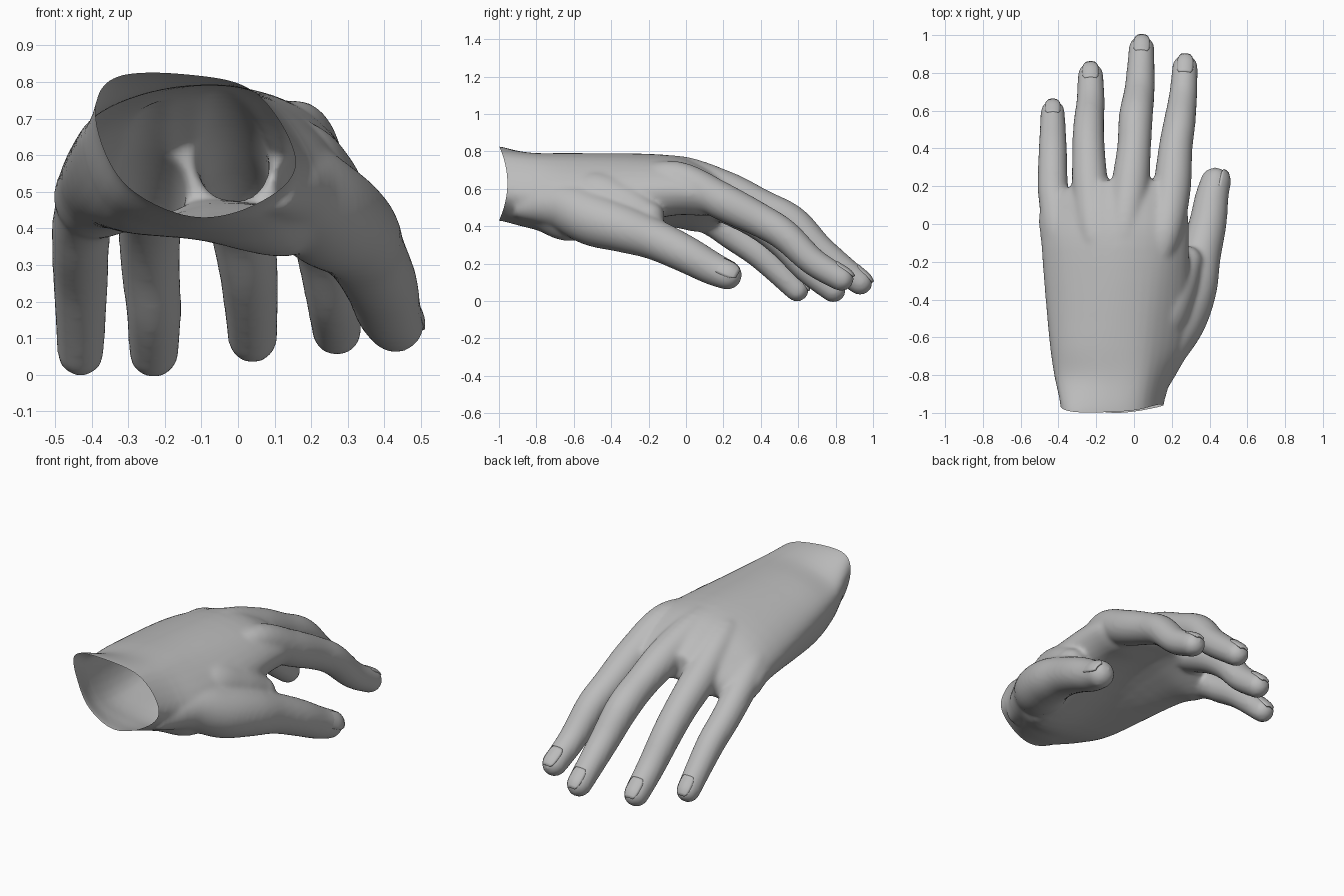
import bpy, bmesh, math
from mathutils import Vector

cube = bpy.data.objects.get("Cube")
if cube:
    bpy.data.objects.remove(cube, do_unlink=True)

# one plain colour
grey = bpy.data.materials.new("plain_grey")
grey.use_nodes = True
colour = (0.5, 0.5, 0.5, 1)
grey.diffuse_color = colour
grey.node_tree.nodes["Principled BSDF"].inputs["Base Color"].default_value = colour


def add_object(name, bm):
    mesh = bpy.data.meshes.new(name)
    bm.to_mesh(mesh)
    bm.free()
    mesh.materials.append(grey)
    for poly in mesh.polygons:
        poly.use_smooth = True
    obj = bpy.data.objects.new(name, mesh)
    bpy.context.collection.objects.link(obj)
    return obj


def spline(points, steps, closed=False):
    """Smooth curve through tuples of any length."""
    count = len(points)
    result = []
    for i in range(count if closed else count - 1):
        ids = [i - 1, i, i + 1, i + 2]
        ids = [k % count if closed else min(max(k, 0), count - 1) for k in ids]
        a, b, c, d = (points[k] for k in ids)
        for s in range(steps):
            t = s / steps
            result.append(tuple(
                q + t / 2 * (r - p + t * (2 * p - 5 * q + 4 * r - u + t * (3 * q - p - 3 * r + u)))
                for p, q, r, u in zip(a, b, c, d)))
    if not closed:
        result.append(points[-1])
    return result


def loft(bm, rings):
    """Skin a list of rings and cap both ends."""
    rings = [[bm.verts.new(p) for p in ring] for ring in rings]
    for low, high in zip(rings, rings[1:]):
        for i in range(len(low)):
            j = (i + 1) % len(low)
            bm.faces.new((low[i], low[j], high[j], high[i]))
    bm.faces.new(rings[0][::-1])
    bm.faces.new(rings[-1])


def frame(tangent, roll):
    side = tangent.cross(Vector((0, 0, 1))).normalized()
    up = side.cross(tangent)
    return (side * math.cos(roll) - up * math.sin(roll),
            up * math.cos(roll) + side * math.sin(roll))


def digit(bm, points, roll=0.0):
    """Tapered tube with a buried root and round tip; returns the tip frame for its nail."""
    x, y, z, radius = points[0]
    path = spline([(x * .6, y - .25, z, radius / 2)] + points, 6)
    centres = [Vector(p[:3]) for p in path]
    rings = []

    def add_ring(centre, radius, side, up):
        rings.append([centre + radius * (side * math.cos(a) + up * math.sin(a))
                      for a in (math.tau * k / 24 for k in range(24))])

    for i, centre in enumerate(centres):
        tangent = (centres[min(i + 1, len(path) - 1)] - centres[max(i - 1, 0)]).normalized()
        side, up = frame(tangent, roll)
        add_ring(centre, path[i][3], side, up)
    radius = path[-1][3]
    for k in range(1, 6):
        a = k * math.pi / 11
        add_ring(centre + tangent * radius * math.sin(a), radius * math.cos(a), side, up)
    loft(bm, rings)
    return centre, tangent, side, up, radius


def nail(name, tip, spread=0.68):
    """Thin curved plate lying on the back of a fingertip."""
    centre, tangent, side, up, radius = tip
    bm = bmesh.new()
    rows = []
    for j in range(9):
        b = -0.95 + j * 0.22
        height = radius * (1.02 - 0.03 * b - (0.36 * b * b if b > 0 else 0))
        width = spread * (1 - 0.3 * abs(j / 4 - 1) ** 4)
        rows.append([bm.verts.new(centre + tangent * b * radius + height * (
            side * math.sin(a) + up * math.cos(a)))
            for a in (width * (k / 4 - 1) for k in range(9))])
    for low, high in zip(rows, rows[1:]):
        for k in range(8):
            bm.faces.new((low[k], low[k + 1], high[k + 1], high[k]))
    bmesh.ops.recalc_face_normals(bm, faces=bm.faces)
    if sum((f.normal.dot(up) for f in bm.faces)) < 0:
        bmesh.ops.reverse_faces(bm, faces=bm.faces)
    solid = add_object(name, bm).modifiers.new("thickness", "SOLIDIFY")
    solid.thickness = 0.009
    solid.offset = -1


# palm: (x, z) sections running little-finger side, back, thumb side, underside
wrist = [(-.39, .7), (-.34, .81), (-.14, .82), (.05, .77), (.16, .58), (.06, .47), (-.12, .43), (-.31, .52)]
sections = {
    -1.06: wrist,
    -.99: wrist,
    -.82: [(-.42, .65), (-.34, .74), (-.14, .79), (.07, .76), (.2, .56), (.1, .41), (-.12, .39), (-.34, .46)],
    -.6: [(-.45, .61), (-.35, .73), (-.12, .79), (.1, .75), (.28, .55), (.17, .33), (-.1, .37), (-.36, .41)],
    -.12: [(-.49, .53), (-.38, .67), (-.1, .78), (.15, .74), (.29, .6), (.2, .46), (-.08, .45), (-.38, .4)],
    .08: [(-.49, .47), (-.39, .58), (-.1, .73), (.16, .68), (.28, .57), (.18, .46), (-.08, .47), (-.39, .37)],
    .23: [(-.29, .5), (-.24, .56), (-.1, .64), (.14, .59), (.21, .53), (.15, .46), (-.08, .48), (-.25, .45)],
}
flow = spline([(y,) + sum(pts, ()) for y, pts in sections.items()], 5)
body = bmesh.new()
loft(body, [[(x, row[0], z) for x, z in spline(list(zip(row[1::2], row[2::2])), 5, True)]
            for row in flow])

# digits: (x, y, z, radius) from knuckle to tip
digits = {
    "index": [(.16, -.06, .66, .09), (.2, .18, .54, .1), (.22, .4, .43, .09),
              (.24, .53, .35, .085), (.26, .68, .21, .075), (.27, .83, .12, .068)],
    "middle": [(-.05, -.06, .69, .09), (-.02, .2, .6, .1), (0, .4, .51, .09),
               (.01, .57, .42, .09), (.03, .72, .27, .08), (.04, .93, .1, .068)],
    "ring": [(-.2, -.08, .66, .09), (-.23, .18, .53, .096), (-.24, .38, .42, .087),
             (-.24, .52, .31, .082), (-.23, .65, .17, .075), (-.23, .787, .06, .068)],
    "little": [(-.36, -.12, .55, .1), (-.42, .12, .44, .084), (-.43, .25, .35, .079),
               (-.43, .38, .26, .076), (-.43, .49, .16, .07), (-.43, .593, .06, .064)],
    "thumb": [(.15, -.67, .51, .13), (.24, -.5, .44, .145), (.31, -.34, .39, .13),
              (.35, -.17, .33, .11), (.39, 0, .25, .1), (.41, .13, .18, .09), (.43, .22, .14, .08)],
}
for name, points in digits.items():
    nail(name + "_nail", digit(body, points, 0.95 if name == "thumb" else 0.0))

# webbing from the palm to the thumb
digit(body, [(.14, -.5, .56, .14), (.22, -.33, .51, .12), (.28, -.2, .45, .085)])

# blend everything into one skin
bmesh.ops.recalc_face_normals(body, faces=body.faces)
rough = add_object("rough_body", body)
remesh = rough.modifiers.new("blend", "REMESH")
remesh.mode = "VOXEL"
remesh.voxel_size = 0.013
soften = rough.modifiers.new("soften", "SMOOTH")
soften.factor = 0.5
soften.iterations = 10
skin = bmesh.new()
skin.from_object(rough, bpy.context.evaluated_depsgraph_get())
bpy.data.objects.remove(rough, do_unlink=True)

# open the wrist and curve its rim
bmesh.ops.bisect_plane(skin, geom=skin.verts[:] + skin.edges[:] + skin.faces[:],
                       plane_co=(0, -1, 0), plane_no=(0, -1, 0), clear_outer=True)
for v in skin.verts:
    fade = max(0, (-.8 - v.co.y) / .2)
    v.co.y += .045 * fade * max(0, 1 - ((v.co.z - .63) / .2) ** 2)
add_object("hand", skin)
